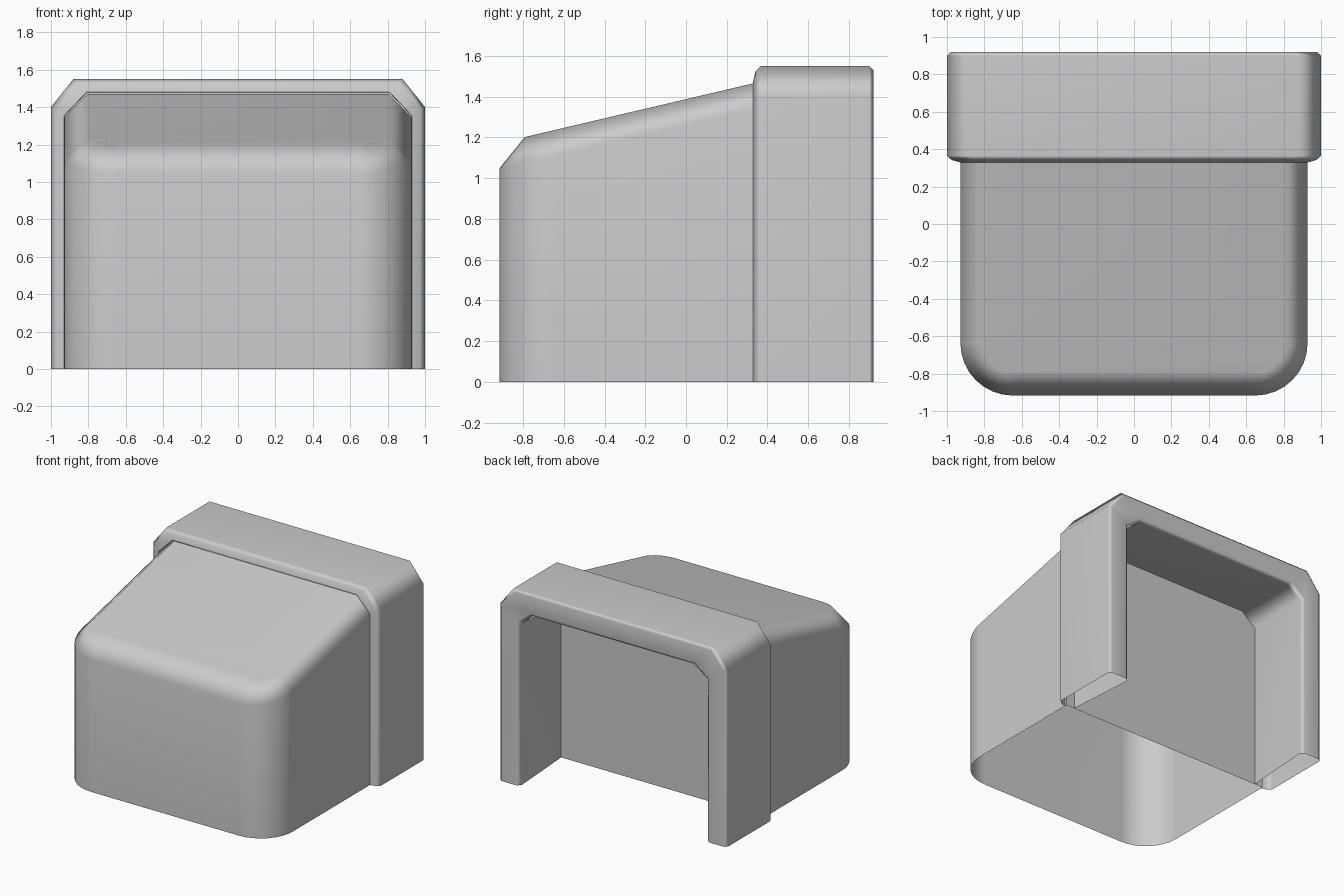
import bpy, bmesh
from math import sin, cos, pi

if "Cube" in bpy.data.objects:
    bpy.data.objects.remove(bpy.data.objects["Cube"])


def loft(name, rings, caps=()):
    """Skin a stack of open rings; caps lists extra faces as (row, column) corners."""
    bm = bmesh.new()
    v = [[bm.verts.new(p) for p in r] for r in rings]
    for a, b in zip(v, v[1:]):
        for j in range(len(a) - 1):
            bm.faces.new((a[j], a[j + 1], b[j + 1], b[j]))
    for cap in caps:
        bm.faces.new([v[i][j] for i, j in cap])
    bmesh.ops.recalc_face_normals(bm, faces=bm.faces)
    me = bpy.data.meshes.new(name)
    bm.to_mesh(me)
    bm.free()
    ob = bpy.data.objects.new(name, me)
    bpy.context.collection.objects.link(ob)
    bpy.ops.object.select_all(action='DESELECT')
    ob.select_set(True)
    bpy.context.view_layer.objects.active = ob
    bpy.ops.object.shade_smooth_by_angle(angle=1.0)
    wn = ob.modifiers.new("weighted", 'WEIGHTED_NORMAL')
    wn.keep_sharp = True
    return ob


# Hood body: rounded front outline, sloping top with a chamfered rim, open bottom
BACK, RADIUS, SEG = 0.345, 0.28, 8


def outline(inset):
    x, y, r = 0.928 - inset, -0.917 + inset, RADIUS - inset
    half = [(x, BACK)]
    for i in range(SEG + 1):
        a = i / SEG * pi / 2
        half.append((x - r + r * cos(a), y + r - r * sin(a)))
    return half + [(-px, py) for px, py in reversed(half)]


def slope(y):
    return 1.2 + 0.235 * (y + 0.8)


low, high = outline(0), outline(0.125)
rows = [[(x, y, 0) for x, y in low],
        [(x, y, slope(y) - 0.125) for x, y in low],
        [(x, y, slope(y)) for x, y in high]]
last = len(low) - 1
top = [(2, j) for j in range(last + 1)]
back = [(0, 0), (1, 0), (2, 0), (2, last), (1, last), (0, last)]
loft("hood_body", rows, [top, back])


# Rear arch: hollow bevelled section swept over two legs and a chamfered top
def arch(d, y):
    half = [(1 - d, y, 0), (1 - d, y, 1.4 - 0.65 * d), (0.88 - d, y, 1.55 - d)]
    return half + [(-px, py, pz) for px, py, pz in reversed(half)]


section = [(0.072, 0.345), (0.07, 0.33), (0.025, 0.342), (0, 0.365), (0, 0.90),
           (0.02, 0.92), (0.155, 0.92), (0.182, 0.895), (0.145, BACK)]
loft("rear_arch", [arch(d, y) for d, y in section])
